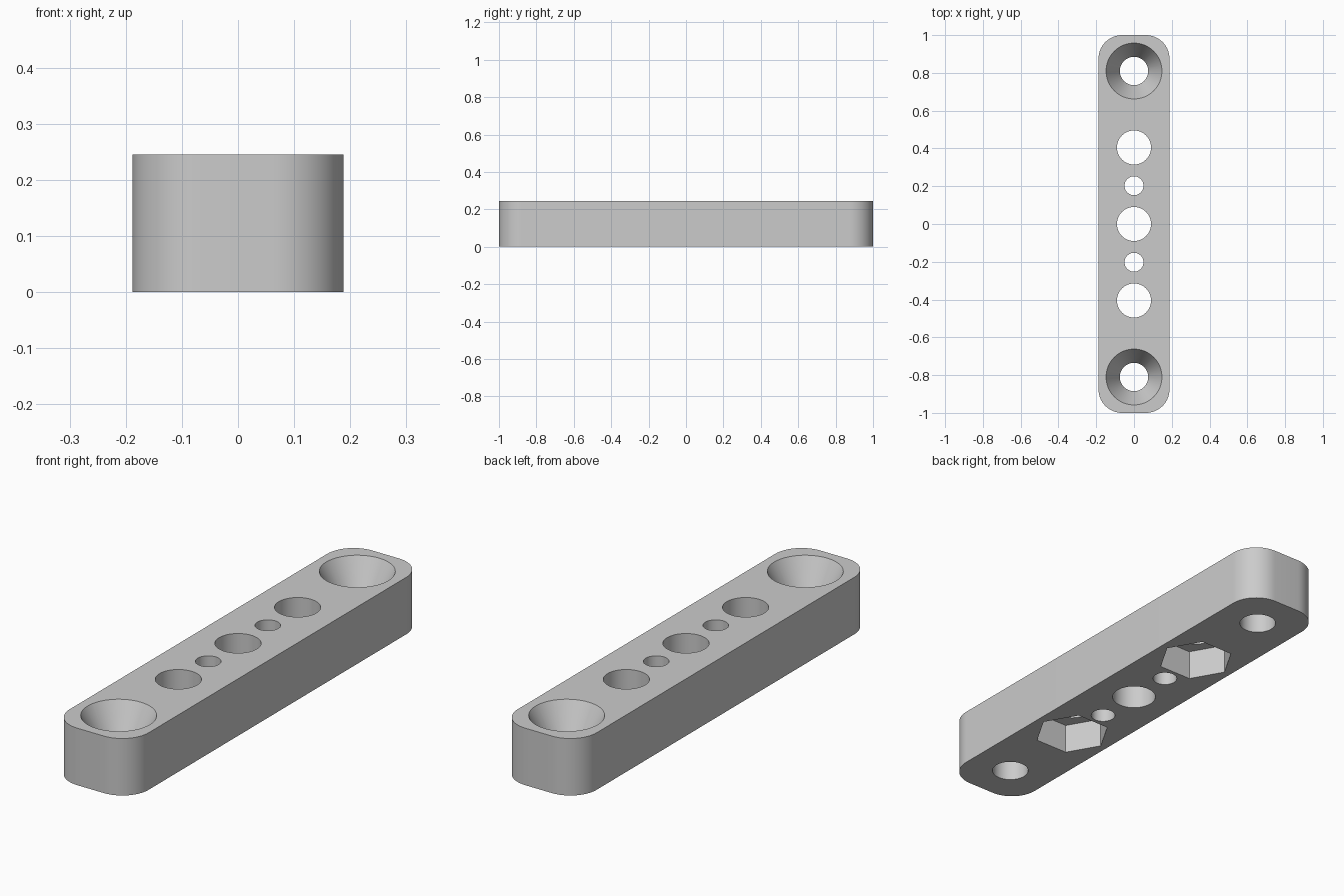
import bpy, bmesh
from math import cos, sin, pi

if "Cube" in bpy.data.objects:
    bpy.data.objects.remove(bpy.data.objects["Cube"])

HALF_W, HALF_L, HEIGHT, CORNER = 0.188, 1.0, 0.245, 0.125
PITCH = 0.2025            # spacing of the hole row

grey = bpy.data.materials.new("plain grey")
grey.use_nodes = True
colour = (0.6, 0.6, 0.6, 1)
grey.diffuse_color = colour
grey.node_tree.nodes["Principled BSDF"].inputs["Base Color"].default_value = colour


def loft(name, rings):
    """Closed solid through a stack of rings of equal length."""
    bm = bmesh.new()
    loops = [[bm.verts.new(p) for p in ring] for ring in rings]
    n = len(loops[0])
    for low, high in zip(loops, loops[1:]):
        for i in range(n):
            j = (i + 1) % n
            bm.faces.new((low[i], low[j], high[j], high[i]))
    bm.faces.new(loops[0][::-1])
    bm.faces.new(loops[-1])
    mesh = bpy.data.meshes.new(name)
    bm.to_mesh(mesh)
    bm.free()
    obj = bpy.data.objects.new(name, mesh)
    mesh.materials.append(grey)
    bpy.context.collection.objects.link(obj)
    return obj


def turned(name, y, profile, sides=64):
    """Solid of (radius, height) steps around a vertical axis at y."""
    return loft(name, [[(r * cos(2 * pi * i / sides), y + r * sin(2 * pi * i / sides), z)
                        for i in range(sides)] for r, z in profile])


# Bar with rounded vertical corners
outline = []
for quarter, (sx, sy) in enumerate([(1, 1), (-1, 1), (-1, -1), (1, -1)]):
    for step in range(17):
        a = (quarter + step / 16) * pi / 2
        outline.append((sx * (HALF_W - CORNER) + CORNER * cos(a),
                        sy * (HALF_L - CORNER) + CORNER * sin(a)))
bar = loft("mounting_bar", [[(x, y, z) for x, y in outline] for z in (0, HEIGHT)])

# Cutters: straight holes, hexagonal nut pockets below, countersunk end holes
OVER = 0.05
SINK = 0.135
RIM, BORE = 0.148, 0.075
slope = (RIM - BORE) / SINK
cutters = [turned("centre_hole_cutter", 0, [(0.09, -OVER), (0.09, HEIGHT + OVER)])]
for side in (-1, 1):
    cutters += [
        turned("small_hole_cutter", side * PITCH, [(0.05, -OVER), (0.05, HEIGHT + OVER)]),
        turned("bolt_hole_cutter", side * 2 * PITCH, [(0.09, -OVER), (0.09, HEIGHT + OVER)]),
        turned("nut_pocket_cutter", side * 2 * PITCH, [(0.157, -OVER), (0.157, 0.13)], 6),
        turned("countersink_cutter", side * 4 * PITCH,
               [(BORE, -OVER), (BORE, HEIGHT - SINK), (RIM + slope * OVER, HEIGHT + OVER)]),
    ]

bpy.ops.object.select_all(action="DESELECT")
bpy.context.view_layer.objects.active = bar
bar.select_set(True)
for cutter in cutters:
    cutter.hide_render = True
    mod = bar.modifiers.new("cut", "BOOLEAN")
    mod.operation = "DIFFERENCE"
    mod.solver = "EXACT"
    mod.object = cutter
    bpy.ops.object.modifier_apply(modifier=mod.name)
    bpy.data.objects.remove(cutter)

# Smooth round walls, crisp rims
bpy.ops.object.shade_smooth_by_angle(angle=pi / 9)
